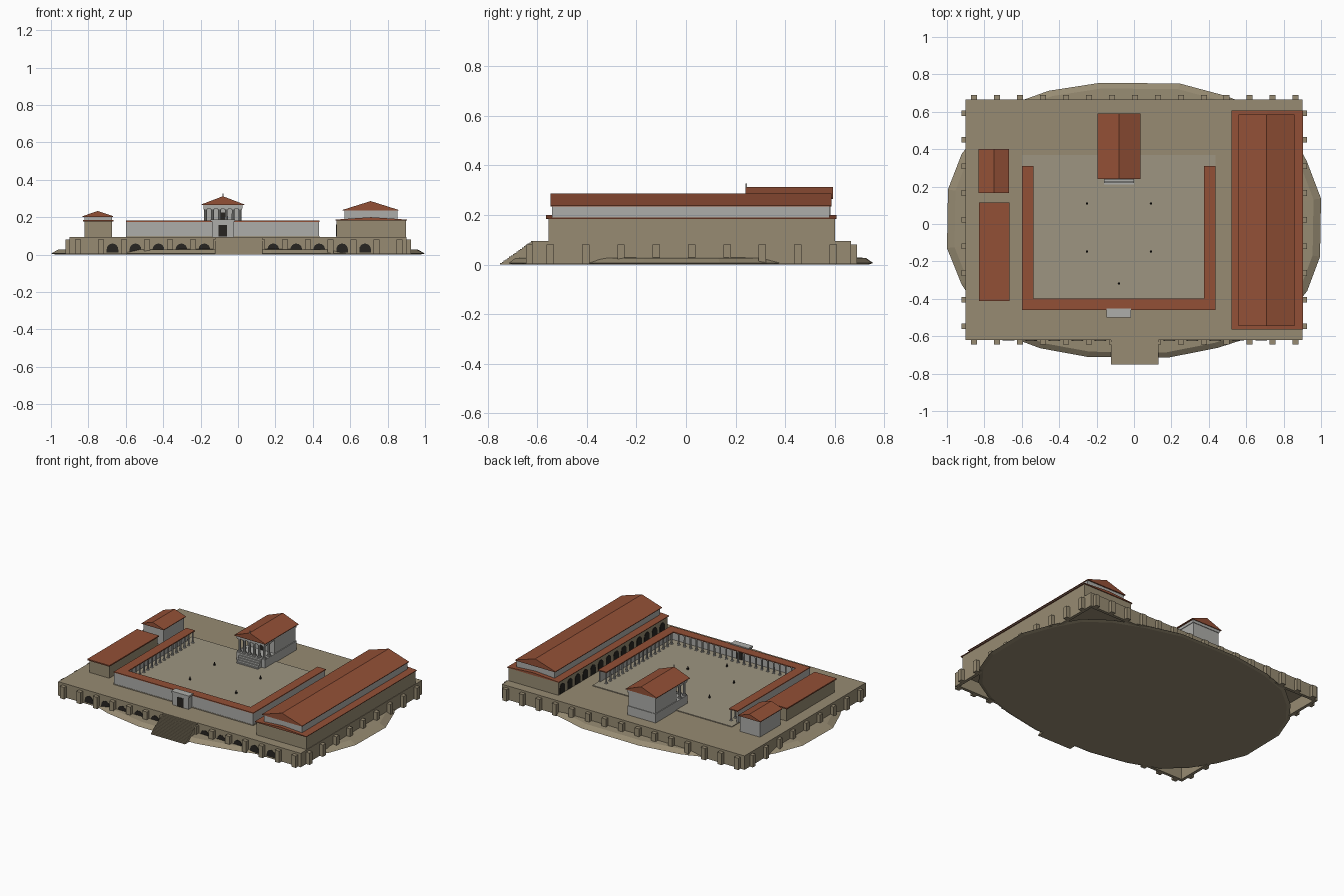
import bpy, bmesh, math, random
from mathutils import Matrix, Vector

if "Cube" in bpy.data.objects:
    bpy.data.objects.remove(bpy.data.objects["Cube"])

random.seed(4)


def material(name, rgb):
    m = bpy.data.materials.new(name)
    m.diffuse_color = (*rgb, 1)
    m.use_nodes = True
    m.node_tree.nodes["Principled BSDF"].inputs["Base Color"].default_value = m.diffuse_color
    return m


STONE = material("tan_stone", (0.31, 0.26, 0.17))
PAVE = material("paving", (0.34, 0.30, 0.22))
WALL = material("pale_wall", (0.42, 0.42, 0.40))
ROOF = material("roof_tile", (0.29, 0.08, 0.037))
DARK = material("dark_opening", (0.02, 0.018, 0.015))


def finish(name, bm, mat):
    bmesh.ops.recalc_face_normals(bm, faces=bm.faces)
    me = bpy.data.meshes.new(name)
    bm.to_mesh(me)
    bm.free()
    me.materials.append(mat)
    ob = bpy.data.objects.new(name, me)
    bpy.context.collection.objects.link(ob)
    return ob


def boxes(name, mat, *specs):
    """Each spec is x0, x1, y0, y1, z0, z1."""
    bm = bmesh.new()
    for x0, x1, y0, y1, z0, z1 in specs:
        m = Matrix.Translation(((x0 + x1) / 2, (y0 + y1) / 2, (z0 + z1) / 2))
        bmesh.ops.create_cube(bm, size=1, matrix=m @ Matrix.Diagonal((x1 - x0, y1 - y0, z1 - z0, 1)))
    return finish(name, bm, mat)


def prism(bm, profile, offset):
    """Closed solid from a flat profile pushed along an offset."""
    a = [bm.verts.new(p) for p in profile]
    b = [bm.verts.new(Vector(p) + Vector(offset)) for p in profile]
    bm.faces.new(a)
    bm.faces.new(b[::-1])
    for i in range(len(a)):
        j = (i + 1) % len(a)
        bm.faces.new((a[i], a[j], b[j], b[i]))


def gable(name, mat, x0, x1, y0, y1, z0, z1, eave=0.004):
    bm = bmesh.new()
    xm = (x0 + x1) / 2
    prism(bm, [(x0, y0, z0), (x1, y0, z0), (x1, y0, z0 + eave), (xm, y0, z1), (x0, y0, z0 + eave)],
          (0, y1 - y0, 0))
    return finish(name, bm, mat)


def arches(name, centres, wall, width, z0, height, along_x):
    """Dark round-headed openings lying just proud of a wall."""
    bm = bmesh.new()
    r = width / 2
    prof = [(-r, z0), (r, z0)] + [(r * math.cos(k * math.pi / 8), z0 + height - r + r * math.sin(k * math.pi / 8))
                                  for k in range(9)]
    for c in centres:
        if along_x:
            prism(bm, [(c + u, wall - 0.002, z) for u, z in prof], (0, 0.006, 0))
        else:
            prism(bm, [(wall - 0.002, c + u, z) for u, z in prof], (0.006, 0, 0))
    return finish(name, bm, DARK)


def columns(name, mat, spots, r, z0, z1):
    """Tapered shafts with square base and capital."""
    bm = bmesh.new()
    for x, y in spots:
        bmesh.ops.create_cone(bm, cap_ends=True, segments=8, radius1=r, radius2=r * 0.85, depth=z1 - z0,
                              matrix=Matrix.Translation((x, y, (z0 + z1) / 2)))
        for z in (z0 + r * 0.4, z1 - r * 0.4):
            m = Matrix.Translation((x, y, z)) @ Matrix.Diagonal((r * 2.6, r * 2.6, r * 0.8, 1))
            bmesh.ops.create_cube(bm, size=1, matrix=m)
    return finish(name, bm, mat)


# Rocky hill: squarish rounded outline, sloping rim and a level ledge
def hill():
    bm = bmesh.new()
    n, rings = 24, []
    jit = [random.uniform(0.97, 1.0) for _ in range(n)]
    for z, s in ((0, 0.975), (0.006, 1.0), (0.027, 0.96), (0.03, 0.84)):
        ring = []
        for i in range(n):
            a = 2 * math.pi * (i + 0.4) / n
            c, d = math.cos(a), math.sin(a)
            x = math.copysign(abs(c) ** 0.76, c)
            y = math.copysign(abs(d) ** 0.76, d)
            k = s * (jit[i] if i % 6 not in (0, 5) else 1.004)
            depth = 0.755 if y > 0 else 0.715
            ring.append(bm.verts.new((max(-1, min(1, x * k)), y * k * depth, z)))
        rings.append(ring)
    for lo, hi in zip(rings, rings[1:]):
        for i in range(n):
            j = (i + 1) % n
            bm.faces.new((lo[i], lo[j], hi[j], hi[i]))
    bm.faces.new(rings[0])
    bm.faces.new(rings[-1])
    finish("rocky_hill", bm, STONE)


hill()

# Terrace: thin deck on retaining walls, with buttresses, front arches and the stair
boxes("terrace_deck", STONE, (-0.9, 0.9, -0.62, 0.665, 0.083, 0.095))
boxes("retaining_walls", STONE, (-0.9, 0.9, -0.62, -0.6, 0.002, 0.084), (-0.9, 0.9, 0.645, 0.665, 0.002, 0.084),
      (-0.9, -0.88, -0.6, 0.645, 0.002, 0.084), (0.88, 0.9, -0.6, 0.645, 0.002, 0.084))
bx = [-0.855 + i * 0.1228 for i in range(15)]
by = [-0.547 + i * 0.1425 for i in range(9)]
butts = []
for x in bx:
    for y0, y1 in ((-0.645, -0.61), (0.655, 0.69)):
        butts.append((x - 0.016, x + 0.016, y0, y1, 0.002, 0.081))
for y in by:
    for x0, x1 in ((-0.922, -0.89), (0.89, 0.925)):
        butts.append((x0, x1, y - 0.015, y + 0.015, 0.002, 0.081))
boxes("buttresses", STONE, *butts)
arches("terrace_arches", [x + 0.061 for x in bx[1:-2]], -0.62, 0.062, 0.012, 0.047, True)
STEPS = 18
boxes("front_stair", STONE, *[(-0.122, 0.132, -0.75 + i * 0.0074, -0.61, i * 0.095 / STEPS, (i + 1) * 0.095 / STEPS)
                              for i in range(STEPS)])

# Paved court
boxes("court_floor", PAVE, (-0.6, 0.435, -0.46, 0.37, 0.09, 0.1))

# U-shaped portico
boxes("portico_walls", WALL, (-0.598, -0.588, -0.458, 0.305, 0.095, 0.175),
      (0.423, 0.433, -0.458, 0.305, 0.095, 0.175), (-0.598, 0.433, -0.458, -0.448, 0.095, 0.175))
boxes("portico_roof", ROOF, (-0.6, -0.536, -0.398, 0.31, 0.175, 0.181), (0.373, 0.435, -0.398, 0.31, 0.175, 0.181),
      (-0.6, 0.435, -0.46, -0.398, 0.175, 0.181))
spots = [(x, -0.392 + i * 0.0432) for x in (-0.545, 0.382) for i in range(17)]
spots += [(-0.545 + i * 0.927 / 21, -0.405) for i in range(1, 21)]
columns("portico_columns", WALL, spots, 0.006, 0.098, 0.176)

# Gatehouse
boxes("gatehouse", WALL, (-0.14, -0.022, -0.493, -0.452, 0.095, 0.178), (-0.147, -0.015, -0.499, -0.452, 0.176, 0.188))
boxes("gate_door", DARK, (-0.104, -0.058, -0.496, -0.446, 0.096, 0.157))

# Temple
TX = -0.081
boxes("temple_podium", WALL, (TX - 0.105, TX + 0.105, 0.25, 0.587, 0.095, 0.155))
boxes("temple_steps", WALL, *[(TX - 0.08, TX + 0.08, 0.212 + i * 0.008, 0.26, 0.095, 0.107 + i * 0.012)
                              for i in range(5)])
boxes("temple_cella", WALL, (TX - 0.1, TX + 0.1, 0.36, 0.583, 0.15, 0.25))
boxes("temple_doorway", DARK, (TX - 0.022, TX + 0.022, 0.357, 0.37, 0.155, 0.225))
tcols = [(TX - 0.092 + i * 0.0368, 0.264) for i in range(6)] + [(TX + s * 0.092, 0.312) for s in (-1, 1)]
columns("temple_columns", WALL, tcols, 0.0085, 0.155, 0.247)
boxes("temple_entablature", WALL, (TX - 0.104, TX + 0.104, 0.25, 0.587, 0.246, 0.264))
gable("temple_roof", ROOF, TX - 0.115, TX + 0.115, 0.24, 0.592, 0.264, 0.312)
boxes("temple_finial", WALL, (TX - 0.003, TX + 0.003, 0.24, 0.246, 0.305, 0.327))

# Basilica on the right
boxes("basilica_aisles", STONE, (0.527, 0.897, -0.555, 0.6, 0.09, 0.185))
gable("basilica_lower_roof", ROOF, 0.52, 0.903, -0.565, 0.606, 0.183, 0.2)
boxes("basilica_clerestory", WALL, (0.57, 0.853, -0.54, 0.578, 0.18, 0.238))
gable("basilica_upper_roof", ROOF, 0.56, 0.858, -0.546, 0.586, 0.235, 0.286)
arches("basilica_arcade", [-0.5 + i * 0.0815 for i in range(14)], 0.527, 0.054, 0.096, 0.066, False)

# Side hall and small house on the left
boxes("side_hall", STONE, (-0.822, -0.673, -0.402, 0.107, 0.09, 0.179))
boxes("side_hall_roof", ROOF, (-0.83, -0.666, -0.412, 0.115, 0.178, 0.186))
boxes("small_house", WALL, (-0.822, -0.675, 0.175, 0.39, 0.09, 0.203))
gable("small_house_roof", ROOF, -0.832, -0.667, 0.166, 0.4, 0.201, 0.233)

# Small statues standing in the court
bm = bmesh.new()
for x, y in ((-0.252, 0.11), (0.09, 0.11), (-0.252, -0.148), (0.09, -0.148), (TX, -0.318)):
    bmesh.ops.create_cube(bm, size=0.01, matrix=Matrix.Translation((x, y, 0.104)))
    bmesh.ops.create_cone(bm, cap_ends=True, segments=6, radius1=0.004, radius2=0.003, depth=0.012,
                          matrix=Matrix.Translation((x, y, 0.112)))
    bmesh.ops.create_icosphere(bm, subdivisions=1, radius=0.003, matrix=Matrix.Translation((x, y, 0.119)))
finish("court_statues", bm, DARK)
